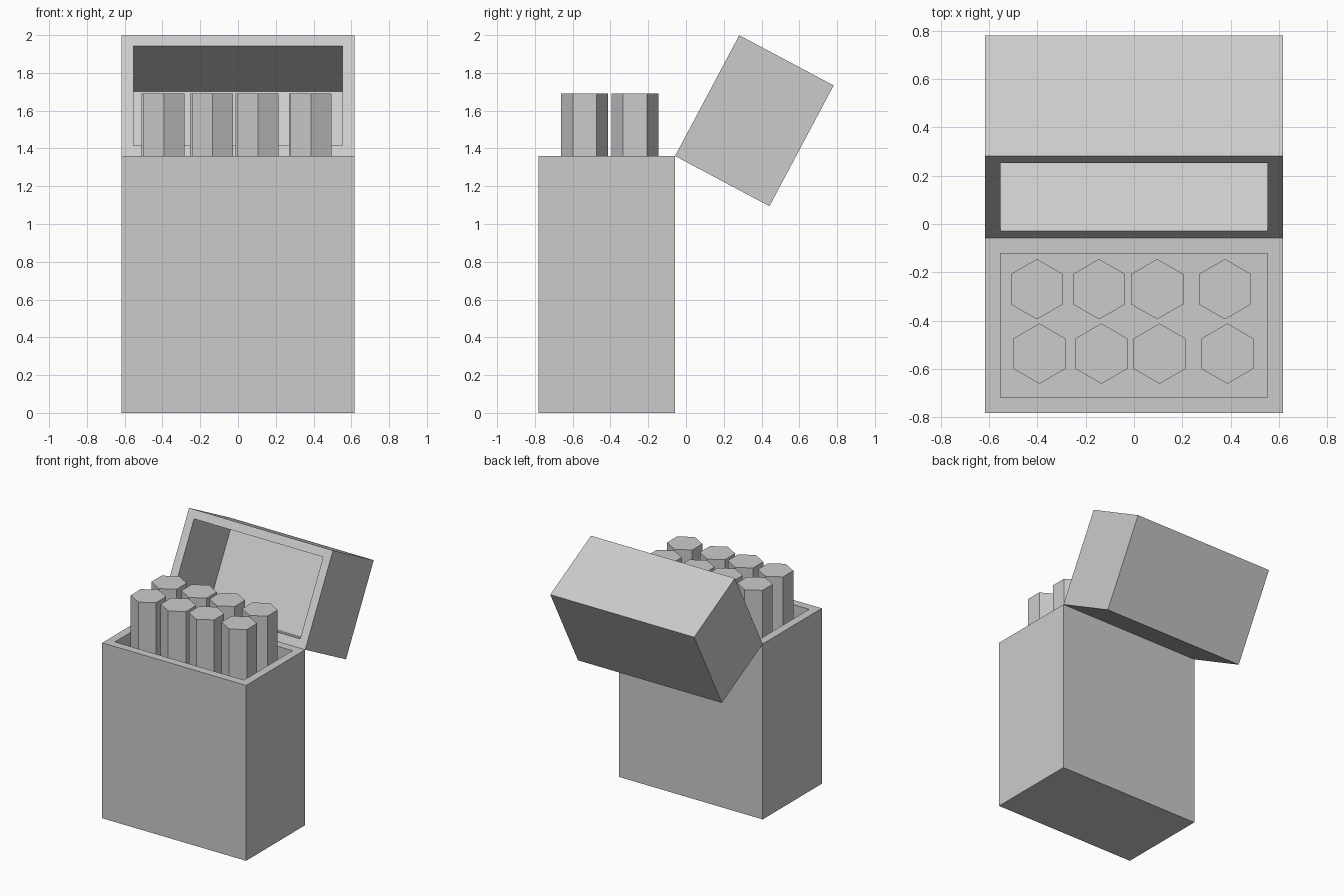
import bpy, bmesh
from math import radians
from mathutils import Matrix, Vector

if "Cube" in bpy.data.objects:
    bpy.data.objects.remove(bpy.data.objects["Cube"])

grey = bpy.data.materials.new("light_grey")
grey.use_nodes = True
grey.diffuse_color = (0.6, 0.6, 0.6, 1)
grey.node_tree.nodes["Principled BSDF"].inputs["Base Color"].default_value = (0.6, 0.6, 0.6, 1)

WIDTH, DEPTH, WALL = 1.234, 0.724, 0.09
BODY_H, LID_H, LID_CAVITY = 1.36, 0.566, 0.512
BODY_Y = -0.42
HINGE = Vector((0, BODY_Y + DEPTH / 2, BODY_H))


def make_object(name, bm):
    bmesh.ops.recalc_face_normals(bm, faces=bm.faces)
    mesh = bpy.data.meshes.new(name)
    bm.to_mesh(mesh)
    bm.free()
    mesh.materials.append(grey)
    obj = bpy.data.objects.new(name, mesh)
    bpy.context.collection.objects.link(obj)
    return obj


def open_box(name, height, cavity, matrix):
    """Box centred on its base, open at the top, with an even rim."""
    bm = bmesh.new()
    bmesh.ops.create_cube(bm, size=1)
    bmesh.ops.scale(bm, vec=(WIDTH, DEPTH, height), verts=bm.verts)
    bmesh.ops.translate(bm, vec=(0, 0, height / 2), verts=bm.verts)
    bm.normal_update()
    top = max(bm.faces, key=lambda f: f.normal.z)
    bmesh.ops.inset_region(bm, faces=[top], thickness=WALL)
    # Sink the inset face to form the cavity
    well = bmesh.ops.extrude_face_region(bm, geom=[top])["geom"]
    verts = [g for g in well if isinstance(g, bmesh.types.BMVert)]
    bmesh.ops.translate(bm, vec=(0, 0, -cavity), verts=verts)
    if top.is_valid:
        bmesh.ops.delete(bm, geom=[top], context='FACES_ONLY')
    bm.transform(matrix)
    return make_object(name, bm)


# Carton body
open_box("carton_body", BODY_H, BODY_H - WALL, Matrix.Translation((0, BODY_Y, 0)))

# Flip-top lid: opening turned down, then swung back about the rear edge
closed = Matrix.Translation((0, -DEPTH / 2, LID_H)) @ Matrix.Rotation(radians(180), 4, 'X')
swing = Matrix.Translation(HINGE) @ Matrix.Rotation(radians(-118), 4, 'X')
open_box("flip_lid", LID_H, LID_CAVITY, swing @ closed)

# Two rows of hexagonal sticks standing on the carton floor
STICK_TOP, RADIUS = 1.69, 0.125
for row, y, shift in (("back", -0.27, 0), ("front", -0.537, 0.01)):
    for i, x in enumerate((-0.402, -0.145, 0.096, 0.377)):
        bm = bmesh.new()
        length = STICK_TOP - WALL
        bmesh.ops.create_cone(bm, cap_ends=True, segments=6, radius1=RADIUS,
                              radius2=RADIUS, depth=length)
        bm.transform(Matrix.Translation((x + shift, y, WALL + length / 2)))
        bm.normal_update()
        # Point a corner of each hexagon forward
        if max(v.co.y for v in bm.verts) - y < RADIUS * 0.95:
            bmesh.ops.rotate(bm, cent=(x + shift, y, 0), verts=bm.verts,
                             matrix=Matrix.Rotation(radians(30), 3, 'Z'))
        make_object(f"{row}_stick_{i + 1}", bm)
